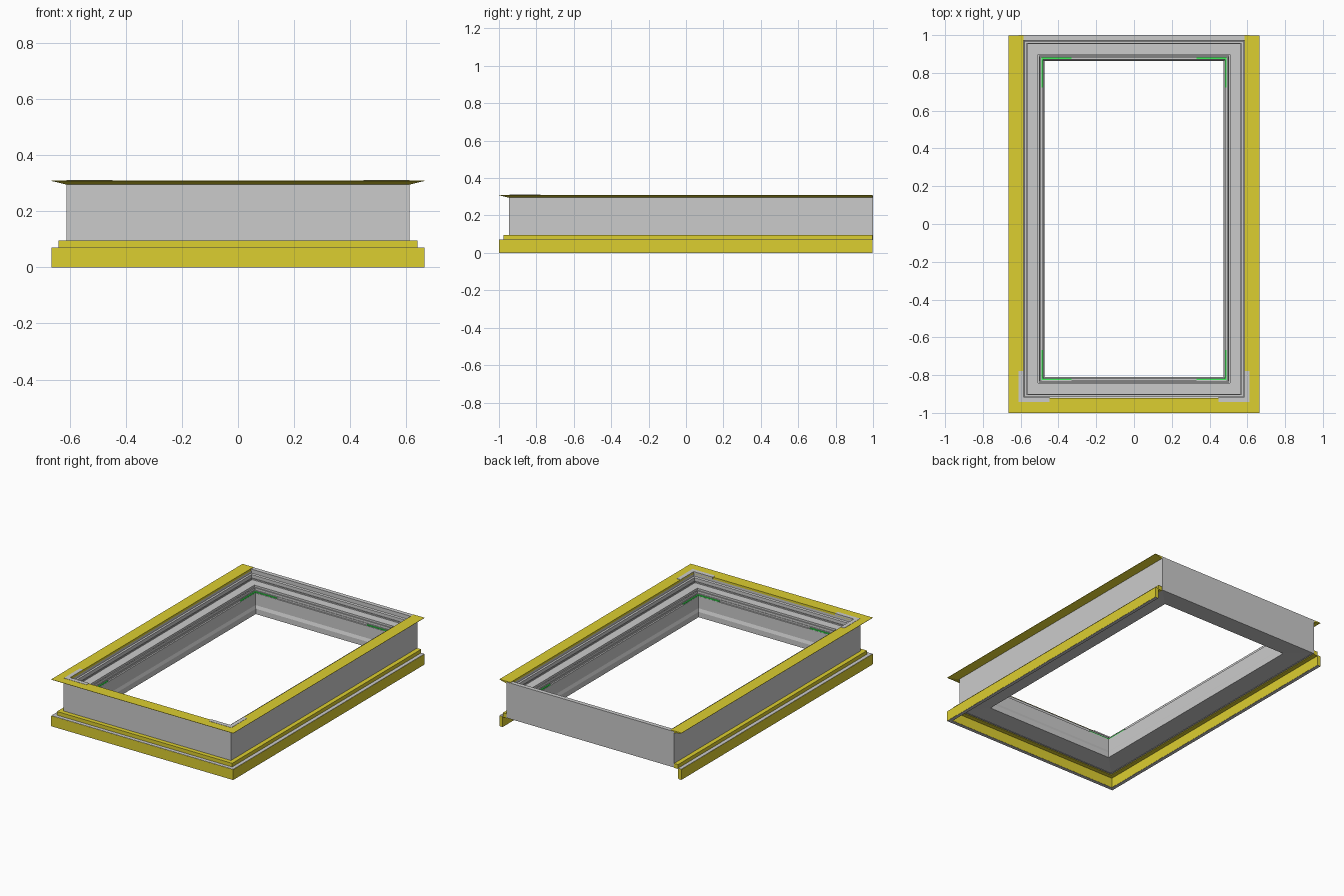
import bpy, bmesh

if "Cube" in bpy.data.objects:
    bpy.data.objects.remove(bpy.data.objects["Cube"])

HX, HY = 0.665, 1.0      # half width and half length
WALL = 0.054             # inset of the wall behind the cladding


def material(name, color):
    m = bpy.data.materials.new(name)
    m.diffuse_color = color
    m.use_nodes = True
    m.node_tree.nodes["Principled BSDF"].inputs["Base Color"].default_value = m.diffuse_color
    return m


YELLOW = material("yellow", (0.72, 0.62, 0.03, 1))
GREEN = material("green", (0.05, 0.9, 0.1, 1))


def finish(name, bm, mat):
    bmesh.ops.recalc_face_normals(bm, faces=bm.faces)
    me = bpy.data.meshes.new(name)
    bm.to_mesh(me)
    bm.free()
    ob = bpy.data.objects.new(name, me)
    bpy.context.collection.objects.link(ob)
    if mat:
        me.materials.append(mat)
    return ob


def sweep(name, profile, ring, mat=None):
    """Mitred sweep of an (inset, z) profile around the plan: full ring or open-backed U."""
    bm = bmesh.new()
    cols = []
    for o, z in profile:
        x, front = HX - o, -HY + o
        back = HY - (o - WALL) if ring else HY - 0.003
        cols.append([bm.verts.new((px, py, z)) for px, py in
                     ((-x, back), (-x, front), (x, front), (x, back))])
    n = len(cols)
    for i in range(n):
        a, b = cols[i], cols[(i + 1) % n]
        for k in range(4 if ring else 3):
            j = (k + 1) % 4
            bm.faces.new((a[k], a[j], b[j], b[k]))
    if not ring:
        for k in (0, 3):
            bm.faces.new([c[k] for c in cols])
    return finish(name, bm, mat)


def rect(o0, o1, z0, z1):
    return [(o0, z0), (o1, z0), (o1, z1), (o0, z1)]


def box(name, x, y, z, mat=None):
    bm = bmesh.new()
    bmesh.ops.create_cube(bm, size=1)
    for v in bm.verts:
        for i, (lo, hi) in enumerate((x, y, z)):
            v.co[i] = (lo + hi) / 2 + v.co[i] * (hi - lo)
    return finish(name, bm, mat)


def corner_angle(name, sx, sy, cx, cy, leg, w, z, mat=None):
    """L-shaped piece with its outer corner at (cx, cy), legs running towards the centre."""
    outline = [(0, 0), (leg, 0), (leg, w), (w, w), (w, leg), (0, leg)]
    bm = bmesh.new()
    f = bm.faces.new([bm.verts.new((sx * (cx - a), sy * (cy - b), z[0])) for a, b in outline])
    ext = bmesh.ops.extrude_face_region(bm, geom=[f])["geom"]
    for v in ext:
        if isinstance(v, bmesh.types.BMVert):
            v.co.z = z[1]
    return finish(name, bm, mat)


# Outer wall panels
sweep("outer_wall", rect(0.054, 0.063, 0.07, 0.298), True)

# Inner frame with stepped glazing rebate, ribs and chamfered opening
sweep("inner_frame", [
    (0.063, 0.072), (0.19, 0.080), (0.19, 0.115), (0.183, 0.135), (0.183, 0.215),
    (0.168, 0.215), (0.168, 0.240), (0.162, 0.240), (0.162, 0.230), (0.157, 0.230),
    (0.157, 0.250), (0.101, 0.250), (0.101, 0.258), (0.096, 0.258), (0.096, 0.250),
    (0.088, 0.250), (0.088, 0.275), (0.080, 0.280), (0.080, 0.296), (0.063, 0.296)], True)

# Inner seal on the rebate edge
sweep("glazing_seal", rect(0.170, 0.173, 0.213, 0.226), True)

# Top flange with sloping underside, open at the back
sweep("top_flange", [(0.0, 0.308), (0.0, 0.310), (0.080, 0.310), (0.080, 0.295),
                     (0.053, 0.295)], False, YELLOW)

# Grey capping on the back wall
box("back_wall_cap", (-0.612, 0.612), (0.972, HY), (0.295, 0.307))

# Lower cladding: hanging skirt plus stepped riser against the wall
sweep("skirt", rect(0.0, 0.024, 0.002, 0.069), False, YELLOW)
sweep("skirt_top_strip", rect(0.001, 0.025, 0.069, 0.071), False)
sweep("skirt_bottom_strip", rect(0.001, 0.023, 0.0, 0.002), False)
sweep("riser", rect(0.025, 0.054, 0.066, 0.095), False, YELLOW)

for sx, side in ((-1, "left"), (1, "right")):
    # Grey joining angles on the front corners of the flange
    corner_angle(f"flange_angle_{side}", sx, -1, 0.612, 0.943, 0.165, 0.027, (0.300, 0.3115))
    # Green corner clips around the opening
    for sy, cy, end in ((-1, 0.826, "front"), (1, 0.882, "back")):
        corner_angle(f"corner_clip_{end}_{side}", sx, sy, 0.491, cy, 0.16, 0.008,
                     (0.214, 0.222), GREEN)
